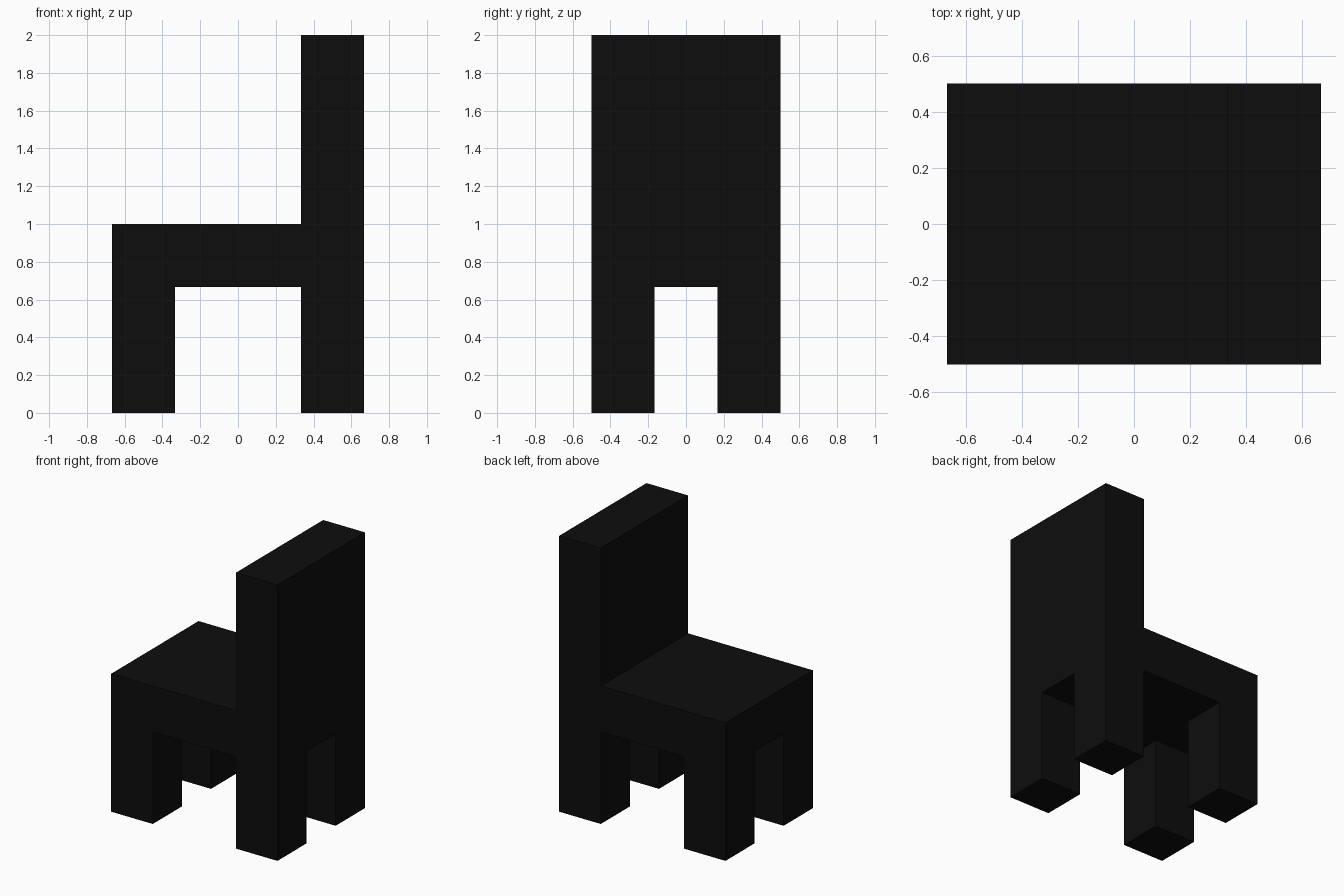
import bpy

if "Cube" in bpy.data.objects:
    bpy.data.objects.remove(bpy.data.objects["Cube"])

U = 1 / 3  # block module: every part is a multiple of this

black = bpy.data.materials.new("black")
black.diffuse_color = (0.004, 0.004, 0.004, 1)
black.use_nodes = True
black.node_tree.nodes["Principled BSDF"].inputs["Base Color"].default_value = black.diffuse_color


def box(name, size, base):
    """Box of the given size, standing on the point base."""
    x, y, z = base
    bpy.ops.mesh.primitive_cube_add(size=1, location=(x, y, z + size[2] / 2))
    ob = bpy.context.object
    ob.name = name
    ob.scale = size
    bpy.ops.object.transform_apply(location=False, rotation=False, scale=True)
    ob.data.materials.append(black)
    return ob


# Four legs, two under the seat front and two under the backrest
for x, end in ((-1.5 * U, "front"), (1.5 * U, "rear")):
    for y, side in ((-U, "right"), (U, "left")):
        box(f"{end}_leg_{side}", (U, U, 2 * U), (x, y, 0))

# Seat slab across all legs
box("seat", (4 * U, 3 * U, U), (0, 0, 2 * U))

# Upright backrest on the +x end
box("backrest", (U, 3 * U, 3 * U), (1.5 * U, 0, 3 * U))
